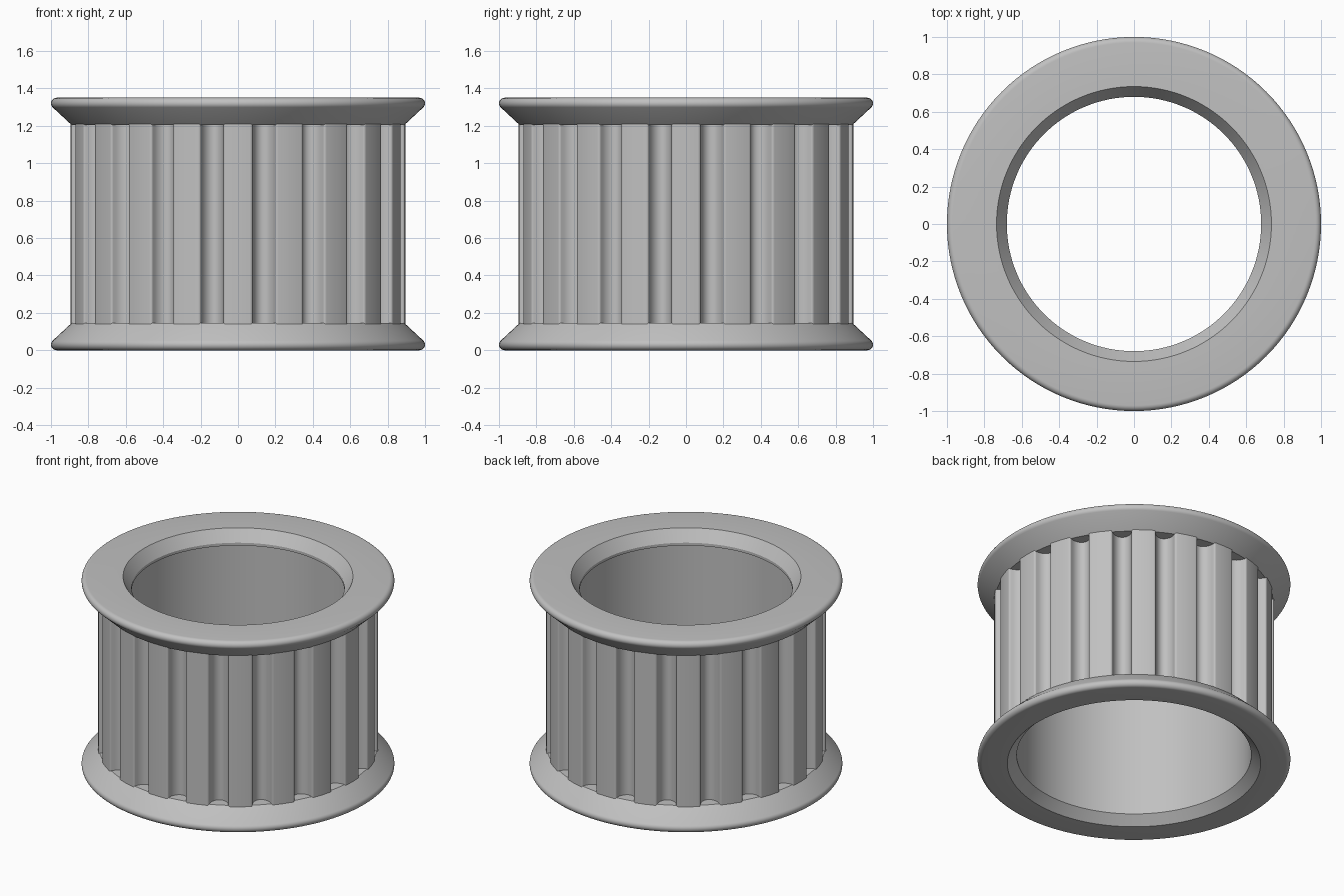
import bpy, bmesh
from math import sin, cos, pi, radians

cube = bpy.data.objects.get("Cube")
if cube:
    bpy.data.objects.remove(cube)

HEIGHT = 1.35
TEETH = 20
TIP_R = 0.895
GROOVE_DEPTH = 0.085
GROOVE_HALF = 0.062

metal = bpy.data.materials.new("plain_grey")
metal.use_nodes = True
grey = (0.53, 0.53, 0.53, 1)
metal.diffuse_color = grey
metal.node_tree.nodes["Principled BSDF"].inputs["Base Color"].default_value = grey


def finish(bm, name, angle):
    bmesh.ops.recalc_face_normals(bm, faces=bm.faces)
    mesh = bpy.data.meshes.new(name)
    bm.to_mesh(mesh)
    bm.free()
    mesh.materials.append(metal)
    obj = bpy.data.objects.new(name, mesh)
    bpy.context.collection.objects.link(obj)
    bpy.ops.object.select_all(action="DESELECT")
    obj.select_set(True)
    bpy.context.view_layer.objects.active = obj
    bpy.ops.object.shade_smooth_by_angle(angle=radians(angle))
    return obj


def lathe(name, profile, steps=128):
    """Revolve a closed (radius, height) profile around z."""
    bm = bmesh.new()
    rings = []
    for i in range(steps):
        a = 2 * pi * i / steps
        rings.append([bm.verts.new((r * cos(a), r * sin(a), z)) for r, z in profile])
    n = len(profile)
    for i, ring in enumerate(rings):
        nxt = rings[(i + 1) % steps]
        for j in range(n):
            k = (j + 1) % n
            bm.faces.new((ring[j], nxt[j], nxt[k], ring[k]))
    return finish(bm, name, 30)


# Flange outline from its flat outer face to the foot of the teeth
rim = [(0.97 + 0.03 * sin(radians(a)), 0.03 - 0.03 * cos(radians(a)))
       for a in range(0, 136, 15)]
flange = rim + [(0.888, 0.147), (0.80, 0.147)]

# Body with two flanges, a wide bore and a narrow lip at the top
lip = [(0.735, HEIGHT), (0.68, 1.27), (0.68, 1.25), (0.75, 1.25)]
bore_mouth = [(0.75, 0.06), (0.81, 0)]
top_flange = [(r, HEIGHT - z) for r, z in reversed(flange)]
lathe("flanged_body", flange + top_flange + lip + bore_mouth)

# Toothed belt surface: flat tips with round grooves between them
groove = [(-1.25, 0), (-1.1, 0.012), (-1.02, 0.07)]
groove += [(-cos(pi * i / 12), 0.12 + 0.88 * sin(pi * i / 12)) for i in range(13)]
groove += [(-u, d) for u, d in reversed(groove[:3])]

bm = bmesh.new()
outline = []
for t in range(TEETH):
    middle = 2 * pi * (t + 0.5) / TEETH
    for u, d in groove:
        a = middle + u * GROOVE_HALF / TIP_R
        r = TIP_R - GROOVE_DEPTH * d
        outline.append((r * cos(a), r * sin(a)))
    # Middle of the tooth tip
    a = middle + pi / TEETH
    outline.append((TIP_R * cos(a), TIP_R * sin(a)))
low = [bm.verts.new((x, y, 0.13)) for x, y in outline]
high = [bm.verts.new((x, y, HEIGHT - 0.13)) for x, y in outline]
for i in range(len(outline)):
    j = (i + 1) % len(outline)
    bm.faces.new((low[i], low[j], high[j], high[i]))
finish(bm, "belt_teeth", 50)
